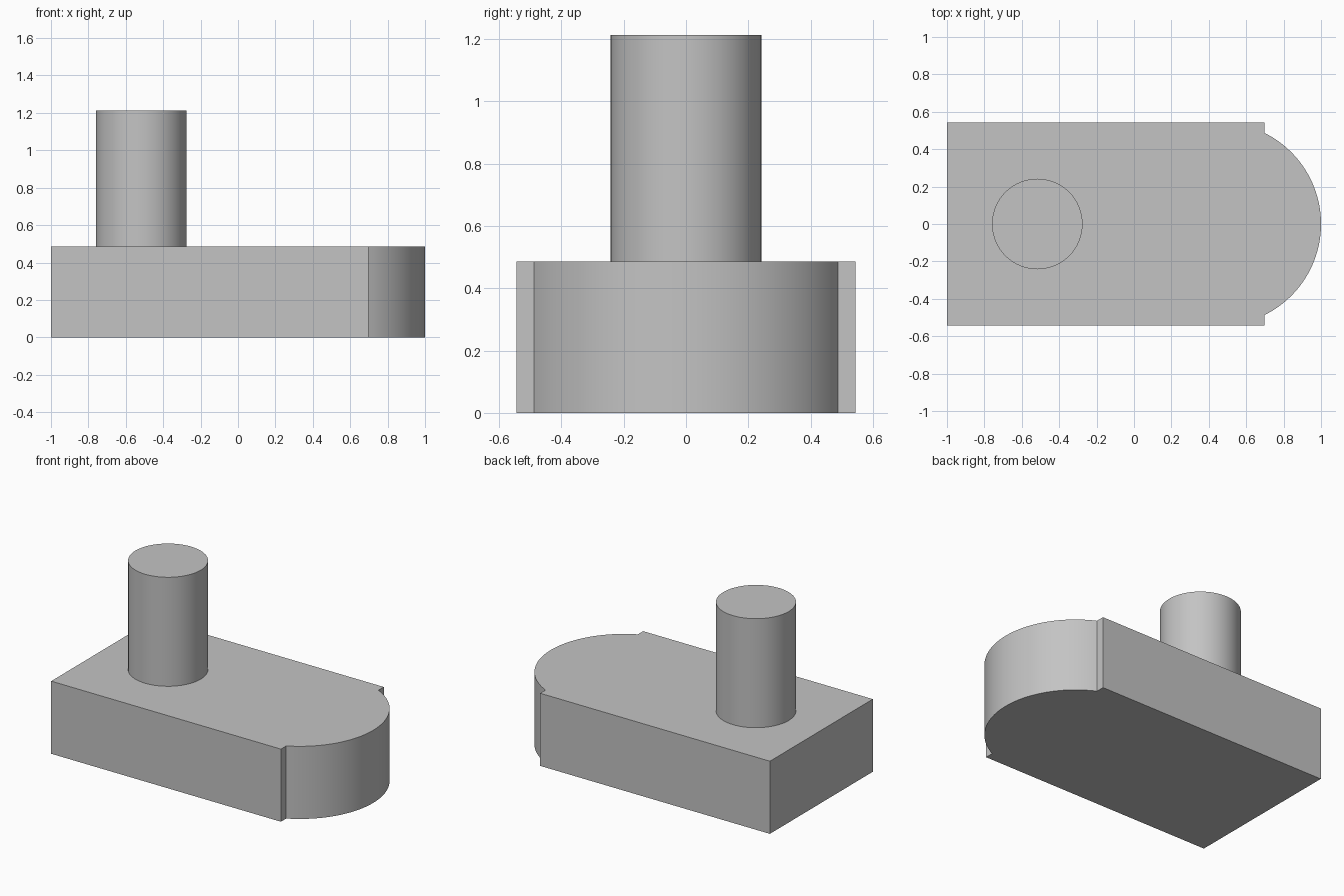
import bpy
import bmesh
from math import asin, cos, sin, pi, radians

cube = bpy.data.objects.get("Cube")
if cube:
    bpy.data.objects.remove(cube, do_unlink=True)

grey = bpy.data.materials.new("plain grey")
grey.use_nodes = True
colour = (0.55, 0.55, 0.55, 1)
grey.diffuse_color = colour
grey.node_tree.nodes["Principled BSDF"].inputs["Base Color"].default_value = colour

HALF_WIDTH = 0.543
BASE_TOP = 0.485


def arc(cx, cy, radius, start, end, steps):
    """Points along an arc, both ends included."""
    return [(cx + radius * cos(start + (end - start) * i / steps),
             cy + radius * sin(start + (end - start) * i / steps))
            for i in range(steps + 1)]


def extruded(name, outline, bottom, top):
    """Solid made by raising a flat outline from bottom to top."""
    bm = bmesh.new()
    face = bm.faces.new([bm.verts.new((x, y, bottom)) for x, y in outline])
    raised = bmesh.ops.extrude_face_region(bm, geom=[face], use_keep_orig=True)
    verts = [g for g in raised["geom"] if isinstance(g, bmesh.types.BMVert)]
    bmesh.ops.translate(bm, verts=verts, vec=(0, 0, top - bottom))
    bmesh.ops.recalc_face_normals(bm, faces=bm.faces)
    mesh = bpy.data.meshes.new(name)
    bm.to_mesh(mesh)
    bm.free()
    mesh.materials.append(grey)
    obj = bpy.data.objects.new(name, mesh)
    bpy.context.collection.objects.link(obj)
    bpy.ops.object.select_all(action="DESELECT")
    obj.select_set(True)
    bpy.context.view_layer.objects.active = obj
    bpy.ops.object.shade_smooth_by_angle(angle=radians(30))
    return obj


# Base block: square at one end, round nose set in by a small step at the other
sweep = asin(0.487 / HALF_WIDTH)
nose = arc(1 - HALF_WIDTH, 0, HALF_WIDTH, -sweep, sweep, 48)
step_x = nose[0][0]
outline = [(-1, HALF_WIDTH), (-1, -HALF_WIDTH), (step_x, -HALF_WIDTH),
           *nose, (step_x, HALF_WIDTH)]
extruded("base_block", outline, 0, BASE_TOP)

# Upright round post
extruded("post", arc(-0.517, 0, 0.242, 0, 2 * pi, 64)[:-1], BASE_TOP, 1.213)
